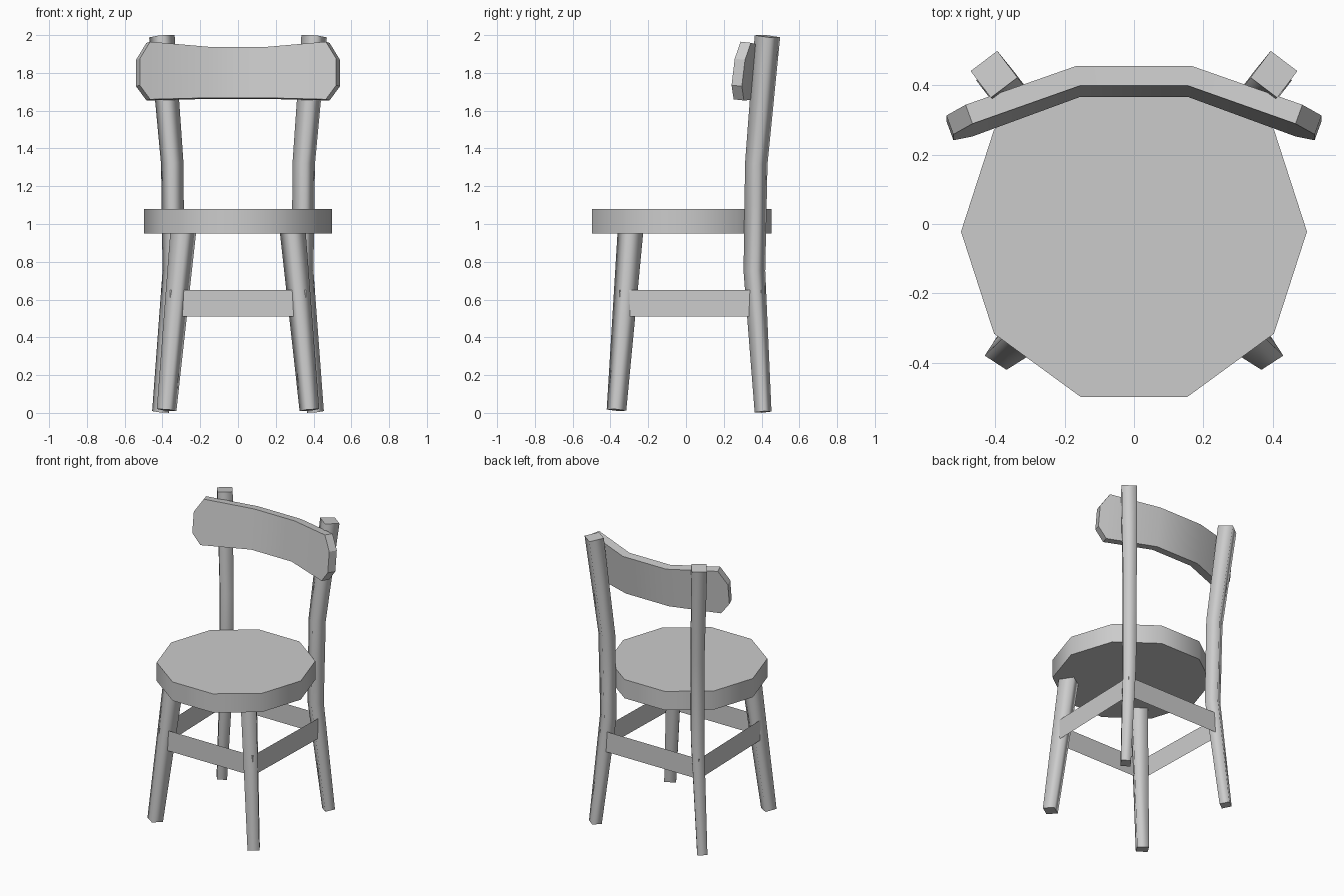
import bpy, bmesh
from math import cos, sin, radians
from mathutils import Vector

if "Cube" in bpy.data.objects:
    bpy.data.objects.remove(bpy.data.objects["Cube"])

GREY = (0.6, 0.6, 0.6, 1)
mat = bpy.data.materials.new("plain_grey")
mat.use_nodes = True
mat.diffuse_color = GREY
mat.node_tree.nodes["Principled BSDF"].inputs["Base Color"].default_value = GREY


def loft(name, rings, caps=True, smooth=None):
    """Skin a list of vertex rings; sides are smooth and caps flat unless an angle is given."""
    bm = bmesh.new()
    loops = [[bm.verts.new(p) for p in ring] for ring in rings]
    n = len(loops[0])
    for a, b in zip(loops, loops[1:]):
        for i in range(n):
            j = (i + 1) % n
            bm.faces.new((a[i], a[j], b[j], b[i])).smooth = caps
    if caps:
        bm.faces.new(loops[0][::-1])
        bm.faces.new(loops[-1])
        bmesh.ops.recalc_face_normals(bm, faces=bm.faces)
    mesh = bpy.data.meshes.new(name)
    bm.to_mesh(mesh)
    bm.free()
    mesh.materials.append(mat)
    obj = bpy.data.objects.new(name, mesh)
    bpy.context.collection.objects.link(obj)
    if smooth:
        bpy.ops.object.select_all(action='DESELECT')
        obj.select_set(True)
        bpy.context.view_layer.objects.active = obj
        bpy.ops.object.shade_smooth_by_angle(angle=radians(smooth))
    return obj


def leg(name, path, turn, side):
    """Square leg through (x, y, z, corner radius) points, ends cut square to its path."""
    rings = []
    for k, (x, y, z, r) in enumerate(path):
        a, b = path[max(k - 1, 0)], path[min(k + 1, len(path) - 1)]
        t = Vector(b[:3]) - Vector(a[:3])
        ring = []
        for i in range(4):
            ang = radians(turn + 90 * i)
            dx, dy = r * cos(ang), r * sin(ang)
            ring.append((side * (x + dx), y + dy, z - (dx * t.x + dy * t.y) / t.z))
        rings.append(ring)
    loft(name, rings)


# Legs
back_path = [(0.41, 0.408, 0.005, 0.045), (0.342, 0.362, 0.75, 0.058),
             (0.348, 0.372, 1.32, 0.06), (0.403, 0.431, 1.994, 0.068)]
front_path = [(0.378, -0.368, 0.015, 0.053), (0.286, -0.291, 1.0, 0.07)]
for label, side in (("left", 1), ("right", -1)):
    leg("back_leg_" + label, back_path, 8, side)
    leg("front_leg_" + label, front_path, -12, side)

# Ten-sided seat
loft("seat", [[(0.498 * cos(radians(36 * i)), 0.5 * sin(radians(36 * i)) - 0.022, z)
               for i in range(10)] for z in (0.95, 1.08)], smooth=40)

# Thin stretcher band joining the four legs
corners = [(0.36, -0.352), (0.38, 0.4), (-0.38, 0.4), (-0.36, -0.352)]
loft("stretchers", [[(x, y, z) for x, y in corners] for z in (0.51, 0.65)], caps=False)

# Bent, leaning backrest with clipped corners: (x, bottom, top) for one half
half = [(0.155, 1.668, 1.938), (0.465, 1.66, 1.965), (0.52, 1.735, 1.875)]
stations = [(-x, lo, hi) for x, lo, hi in reversed(half)] + half
BEND, THICK = radians(20), 0.058
rings = []
for x, lo, hi in stations:
    sign = 1 if x > 0 else -1
    bend = BEND if abs(x) > 0.2 else BEND / 2
    front_y = 0.383 - (abs(x) - 0.155) * 0.364
    nx, ny = THICK * sin(bend) * sign, THICK * cos(bend)
    front = [Vector((x, front_y + (z - 1.81) * 0.12, z)) for z in (lo, hi)]
    back = [p + Vector((nx, ny, -0.006)) for p in front]
    rings.append([front[0], front[1], back[1], back[0]])
loft("backrest", rings, smooth=30)
